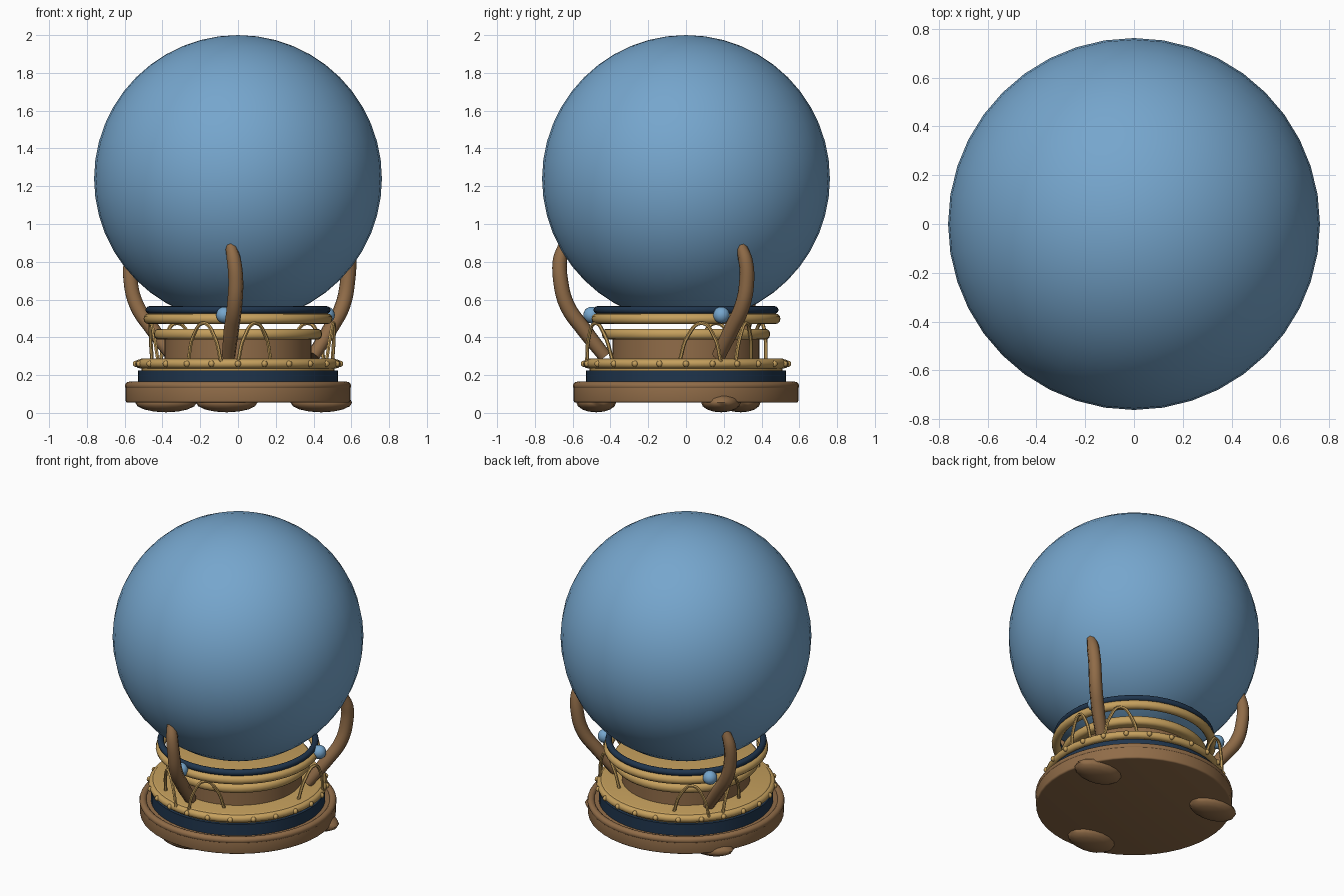
import bpy, math
from mathutils import Vector, Matrix

if "Cube" in bpy.data.objects:
    bpy.data.objects.remove(bpy.data.objects["Cube"])


def material(name, rgb):
    m = bpy.data.materials.new(name)
    m.diffuse_color = (*rgb, 1)
    m.use_nodes = True
    m.node_tree.nodes["Principled BSDF"].inputs["Base Color"].default_value = m.diffuse_color
    return m


BLUE = material("glass blue", (0.18, 0.38, 0.61))
BROWN = material("bronze brown", (0.28, 0.15, 0.065))
GOLD = material("soft gold", (0.56, 0.35, 0.11))
NAVY = material("dark navy", (0.014, 0.036, 0.075))


def finish(ob, name, mat, angle=40):
    ob.name = name
    ob.data.materials.clear()
    ob.data.materials.append(mat)
    bpy.ops.object.select_all(action='DESELECT')
    ob.select_set(True)
    bpy.context.view_layer.objects.active = ob
    bpy.ops.object.shade_smooth_by_angle(angle=math.radians(angle))
    return ob


def ball(name, pos, scale, mat, seg=16, rings=10):
    bpy.ops.mesh.primitive_uv_sphere_add(segments=seg, ring_count=rings, radius=1, location=pos)
    ob = bpy.context.object
    ob.scale = scale
    bpy.ops.object.transform_apply(location=False, rotation=False, scale=True)
    return finish(ob, name, mat, 60)


def disc(name, r, z0, z1, mat, bevel=0.0):
    bpy.ops.mesh.primitive_cylinder_add(vertices=48, radius=r, depth=z1 - z0,
                                        location=(0, 0, (z0 + z1) / 2))
    ob = bpy.context.object
    if bevel:
        b = ob.modifiers.new("round", 'BEVEL')
        b.width, b.segments, b.limit_method = bevel, 3, 'ANGLE'
        bpy.ops.object.modifier_apply(modifier="round")
    return finish(ob, name, mat)


def ring(name, major, minor, z, mat):
    bpy.ops.mesh.primitive_torus_add(major_radius=major, minor_radius=minor, major_segments=48,
                                     minor_segments=12, location=(0, 0, z))
    return finish(bpy.context.object, name, mat, 60)


def tube(name, points, radii, mat, res=1, turn=0.0):
    """Smooth round tube through points, turned about the vertical axis."""
    cu = bpy.data.curves.new(name, 'CURVE')
    cu.dimensions = '3D'
    cu.bevel_depth = 1
    cu.bevel_resolution = res
    cu.use_fill_caps = True
    cu.resolution_u = 5
    sp = cu.splines.new('BEZIER')
    sp.bezier_points.add(len(points) - 1)
    for bp, p, r in zip(sp.bezier_points, points, radii):
        bp.co = Matrix.Rotation(turn, 3, 'Z') @ Vector(p)
        bp.radius = r
        bp.handle_left_type = bp.handle_right_type = 'AUTO'
    ob = bpy.data.objects.new(name, cu)
    bpy.context.collection.objects.link(ob)
    bpy.ops.object.select_all(action='DESELECT')
    ob.select_set(True)
    bpy.context.view_layer.objects.active = ob
    bpy.ops.object.convert(target='MESH')
    return finish(bpy.context.object, name, mat, 50)


# Large globe
ball("globe", (0, 0, 1.24), (0.762, 0.762, 0.76), BLUE, 40, 24)

# Turned base, from the bottom up
disc("base_plate", 0.595, 0.055, 0.15, BROWN, 0.01)
ring("base_lip", 0.577, 0.022, 0.143, BROWN)
disc("navy_band", 0.53, 0.14, 0.225, NAVY)
disc("gold_step", 0.51, 0.22, 0.245, GOLD)
disc("gold_plate", 0.52, 0.235, 0.288, GOLD, 0.012)
ring("gold_plate_rim", 0.52, 0.024, 0.26, GOLD)
disc("neck", 0.39, 0.28, 0.40, BROWN)
disc("neck_cap", 0.445, 0.388, 0.445, GOLD, 0.024)

# Floating collar under the globe
ring("gold_collar", 0.472, 0.028, 0.498, GOLD)
ring("navy_collar", 0.47, 0.02, 0.545, NAVY)

# Beads around the plate
for i in range(24):
    a = math.tau * i / 24
    ball("bead", (0.54 * math.cos(a), 0.54 * math.sin(a), 0.26), (0.017,) * 3, GOLD, 8, 6)

# Three supports, each with foot, arm, gem and two wire loops
for k in range(3):
    turn = math.tau * k / 3
    rot = Matrix.Rotation(turn, 3, 'Z')
    ball("foot", rot @ Vector((-0.06, -0.475, 0.055)), (0.163, 0.105, 0.052), BROWN, 16, 8)
    ball("gem", rot @ Vector((-0.072, -0.50, 0.518)), (0.044,) * 3, BLUE)
    arm = [(-0.05, -0.43, 0.30), (-0.035, -0.54, 0.44), (-0.018, -0.63, 0.57),
           (-0.012, -0.665, 0.71), (-0.022, -0.667, 0.81), (-0.042, -0.645, 0.895)]
    tube("arm", arm, (0.036, 0.041, 0.041, 0.040, 0.038, 0.028), BROWN, 2, turn)
    for s in (-1, 1):
        loop = [(-0.045 + s * t, y, z) for t, y, z in
                ((0.045, -0.525, 0.27), (0.078, -0.515, 0.40), (0.135, -0.48, 0.475),
                 (0.19, -0.43, 0.41), (0.218, -0.39, 0.28))]
        tube("wire_loop", loop, (0.01,) * 5, GOLD, 1, turn)
